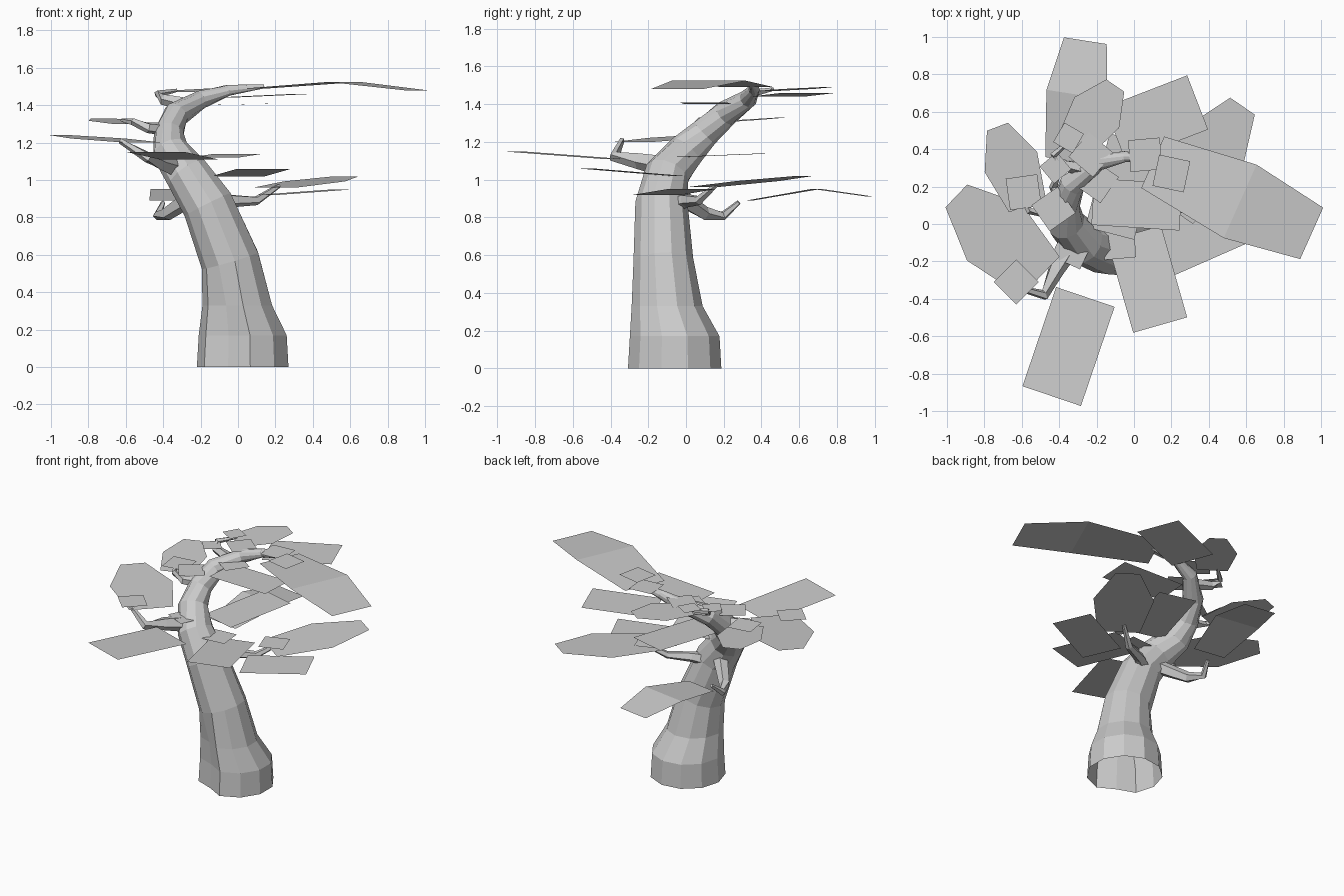
import bpy, math
from mathutils import Vector

cube = bpy.data.objects.get("Cube")
if cube:
    bpy.data.objects.remove(cube, do_unlink=True)

GREY = (0.6, 0.6, 0.6, 1)
UP = Vector((0, 0, 1))

grey = bpy.data.materials.new("plain_grey")
grey.use_nodes = True
grey.diffuse_color = GREY
grey.node_tree.nodes["Principled BSDF"].inputs["Base Color"].default_value = GREY


def build(name, verts, faces):
    mesh = bpy.data.meshes.new(name)
    mesh.from_pydata(verts, [], faces)
    mesh.materials.append(grey)
    mesh.update()
    obj = bpy.data.objects.new(name, mesh)
    bpy.context.collection.objects.link(obj)


def limb(name, path, radii, sides, upright=0, cleft_depth=0):
    """Faceted limb along a path; the first upright rings stay level and share a cleft."""
    points = [Vector(point) for point in path]
    last = len(points) - 1
    verts, faces = [], []
    for ring, (point, radius) in enumerate(zip(points, radii)):
        tangent = points[min(ring + 1, last)] - points[max(ring - 1, 0)]
        level = ring < upright
        turn = UP.rotation_difference(UP if level else tangent)
        for side in range(sides):
            angle = math.tau * (side + 0.5) / sides
            in_cleft = level and side == sides * 2 // 3
            reach = radius * (1 - cleft_depth if in_cleft else 1)
            offset = Vector((math.cos(angle), math.sin(angle), 0)) * reach
            verts.append(point + turn @ offset)
    for ring in range(last):
        low, high = ring * sides, (ring + 1) * sides
        for side in range(sides):
            after = (side + 1) % sides
            faces.append((low + side, low + after, high + after, high + side))
    faces.append(range(last * sides, len(verts)))
    build(name, verts, faces)


def branch(name, thickness, *path):
    """Crooked branch thinning evenly to its tip."""
    steps = len(path) - 1
    radii = [thickness * (1 - 0.75 * step / steps) for step in range(len(path))]
    limb(name, path, radii, sides=5)


def card(name, stem, tip, width, rows, lift=0):
    """Thin card from stem to tip; rows give (distance along, share of width)."""
    stem, tip = Vector(stem), Vector(tip)
    across = UP.cross(tip - stem).normalized() * width / 2
    verts = []
    for along, share in rows:
        rise = UP * lift * (0 < along < 1)
        middle = stem.lerp(tip, along) + rise
        verts += [middle + across * share, middle - across * share]
    faces = [(i, i + 1, i + 3, i + 2) for i in range(0, len(verts) - 2, 2)]
    build(name, verts, faces)


def square_leaf(name, stem, tip, width):
    card(name, stem, tip, width, [(0, 1), (1, 1)])


def shaped_leaf(name, stem, tip, width, tip_share, lift=0):
    card(name, stem, tip, width, [(0, 0.7), (0.55, 1), (1, tip_share)], lift)


def small_leaf(x, y, z, degrees, size=0.17):
    """Small square card lying level on a twig."""
    angle = math.radians(degrees)
    centre = Vector((x, y, z))
    half = Vector((math.cos(angle), math.sin(angle), 0)) * size / 2
    square_leaf("small_leaf", centre - half, centre + half, size)


# Leaning trunk, flared at the foot with a cleft in front
limb("trunk", [
    (0.03, -0.06, 0), (0.03, -0.06, 0.17), (0, -0.1, 0.33), (-0.04, -0.12, 0.57),
    (-0.16, -0.13, 0.87), (-0.27, -0.1, 1.03), (-0.36, 0, 1.15), (-0.37, 0.1, 1.25),
    (-0.33, 0.21, 1.35), (-0.2, 0.33, 1.43), (-0.05, 0.36, 1.48), (0.14, 0.35, 1.5),
], [0.25, 0.24, 0.19, 0.16, 0.14, 0.12, 0.1, 0.08, 0.07, 0.05, 0.03, 0.01],
    sides=11, upright=3, cleft_depth=0.2)

# Branches
branch("left_front_branch", 0.06, (-0.33, -0.1, 1.07), (-0.42, -0.25, 1.1),
       (-0.48, -0.38, 1.12), (-0.63, -0.34, 1.21))
branch("back_branch", 0.05, (-0.25, -0.04, 0.91), (-0.38, 0.1, 0.82),
       (-0.43, 0.2, 0.81), (-0.4, 0.28, 0.88))
branch("right_branch", 0.05, (-0.17, -0.08, 0.86), (-0.05, 0, 0.89),
       (0.1, 0.07, 0.89), (0.22, 0.16, 0.97))
branch("left_branch", 0.04, (-0.36, 0.12, 1.27), (-0.48, 0.06, 1.28),
       (-0.56, 0.07, 1.31), (-0.62, 0.17, 1.32))
branch("upper_branch", 0.04, (-0.25, 0.29, 1.4), (-0.4, 0.32, 1.43),
       (-0.43, 0.37, 1.46), (-0.33, 0.46, 1.48))

# Shaped leaves at the limb tips
shaped_leaf("left_front_leaf", (-0.5, -0.28, 1.2), (-0.95, 0.15, 1.24), 0.42, 0.4)
shaped_leaf("back_leaf", (-0.36, 0.34, 0.89), (-0.26, 0.98, 0.91), 0.33, 0.7, lift=0.05)
shaped_leaf("right_leaf", (0.2, 0.08, 0.96), (0.58, 0.63, 1.02), 0.4, 0.4)
shaped_leaf("left_leaf", (-0.57, 0.1, 1.3), (-0.73, 0.52, 1.33), 0.3, 0.4)
shaped_leaf("upper_leaf", (-0.32, 0.42, 1.47), (-0.1, 0.74, 1.49), 0.29, 0.4)
shaped_leaf("top_leaf", (0.1, 0.33, 1.49), (0.95, -0.05, 1.48), 0.43, 0.7, lift=0.04)

# Broad square-cut leaves
square_leaf("front_leaf", (-0.26, -0.39, 1.11), (-0.44, -0.92, 1.15), 0.33)
square_leaf("right_front_leaf", (0, -0.05, 1.02), (0.14, -0.54, 1.06), 0.3)
square_leaf("low_right_leaf", (0.15, -0.15, 0.92), (0.56, 0.03, 0.95), 0.28)
square_leaf("back_right_leaf", (-0.1, 0.48, 1.44), (0.34, 0.65, 1.46), 0.31)
square_leaf("middle_leaf", (-0.22, 0.12, 1.4), (0.25, 0.09, 1.41), 0.25)
square_leaf("inner_leaf", (-0.13, -0.05, 1.12), (0, 0.45, 1.14), 0.27)

# Small square leaves along the limbs
for spot in [(0.2, 0.27, 1.52, -12), (0.06, 0.37, 1.51, 5), (-0.43, 0.08, 1.36, 35),
             (-0.59, 0.17, 1.33, 8), (-0.63, -0.31, 1.23, 45), (-0.33, -0.13, 1.13, -25),
             (-0.08, -0.1, 1.04, 5), (-0.2, 0.23, 1.41, -35), (0.2, 0.13, 0.98, 20),
             (-0.23, 0.37, 1.48, -40)]:
    small_leaf(*spot)
for spot in [(-0.35, 0.46, 1.5, -30), (-0.42, 0.3, 1.46, 40)]:
    small_leaf(*spot, size=0.12)
